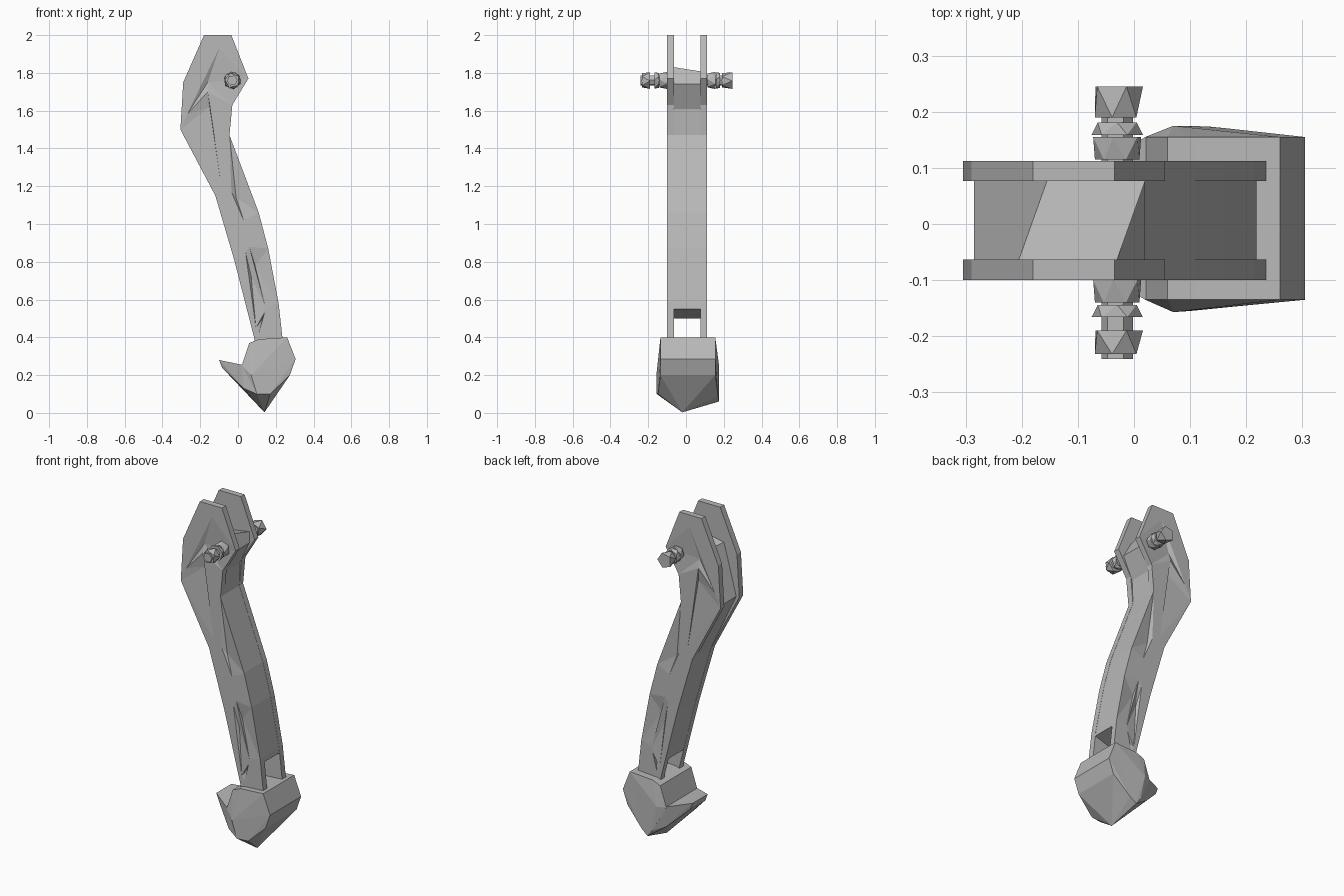
import bpy, bmesh, math
from mathutils import Vector, Matrix
from mathutils.geometry import delaunay_2d_cdt

cube = bpy.data.objects.get("Cube")
if cube:
    bpy.data.objects.remove(cube, do_unlink=True)

grey = bpy.data.materials.new("mid grey")
grey.use_nodes = True
grey.diffuse_color = (0.48, 0.48, 0.48, 1)
grey.node_tree.nodes["Principled BSDF"].inputs["Base Color"].default_value = grey.diffuse_color


def finish(bm, name):
    bm.normal_update()
    bmesh.ops.triangulate(bm, faces=[f for f in bm.faces if len(f.verts) > 4], ngon_method='EAR_CLIP')
    bmesh.ops.recalc_face_normals(bm, faces=bm.faces)
    mesh = bpy.data.meshes.new(name)
    bm.to_mesh(mesh)
    bm.free()
    mesh.materials.append(grey)
    obj = bpy.data.objects.new(name, mesh)
    bpy.context.collection.objects.link(obj)


def bridge(bm, near, far):
    """Join two matching rings with a wall of quads."""
    n = len(near)
    for i in range(n):
        j = (i + 1) % n
        bm.faces.new((near[i], far[i], far[j], near[j]))


def creased_plate(name, profile, creases, inner, outer, depth):
    """Slab with a flat inner side and an outer side folded in at the creases."""
    n = len(profile)
    points = [Vector(p) for p in profile]
    edges, sunk = [], set()
    for tri in creases:
        k = len(points)
        points += [Vector(p) for p in tri]
        edges += [(k, k + 1), (k + 1, k + 2), (k + 2, k)]
        sunk.add(k)
    flat, _, faces, origin, _, _ = delaunay_2d_cdt(points, edges, [list(range(n))], 1, 1e-5)
    bm = bmesh.new()
    cap, rim = [], {}
    for p, ids in zip(flat, origin):
        low = any(i in sunk for i in ids)
        v = bm.verts.new((p.x, outer - math.copysign(depth, outer) * low, p.y))
        cap.append(v)
        rim.update({i: v for i in ids if i < n})
    for f in faces:
        bm.faces.new([cap[i] for i in f])
    back = [bm.verts.new((x, inner, z)) for x, z in profile]
    bm.faces.new(back)
    bridge(bm, [rim[i] for i in range(n)], back)
    finish(bm, name)


def hull(name, points):
    bm = bmesh.new()
    for p in points:
        bm.verts.new(p)
    bmesh.ops.convex_hull(bm, input=bm.verts)
    bmesh.ops.delete(bm, geom=[v for v in bm.verts if not v.link_faces], context='VERTS')
    bmesh.ops.dissolve_limit(bm, angle_limit=0.02, verts=bm.verts, edges=bm.edges)
    finish(bm, name)


# Side plates: long bent outline from the head down into the foot
PLATE = [(-.18, 2), (-.29, 1.75), (-.305, 1.5), (-.12, 1.15), (-.02, .81), (.085, .4),
         (.1, .3), (.247, .3), (.235, .4), (.215, .58), (.16, .87), (.11, 1.06),
         (-.045, 1.47), (-.03, 1.63), (.055, 1.77), (-.035, 2)]

# Folds in the outer faces, three corners each, the first one sunk
CREASES = [[(-.16, 1.75), (-.1, 1.93), (-.27, 1.58)],
           [(-.15, 1.62), (-.16, 1.7), (-.09, 1.21)],
           [(-.01, 1.14), (-.035, 1.17), (.03, 1.02)],
           [(.09, .78), (.06, .88), (.145, .56)],
           [(.13, .5), (.14, .53), (.11, .42)],
           [(.07, .72), (.04, .85), (.095, .45)]]

creased_plate("front_side_plate", PLATE, CREASES, -.063, -.1, .014)
creased_plate("back_side_plate", PLATE, CREASES, .077, .112, .014)

# Core between the plates, ending above the foot; its top is skewed
CORE = [(-.205, 1.8), (-.03, 1.83), (.02, 1.74), (-.04, 1.61), (-.046, 1.47), (.109, 1.06),
        (.159, .87), (.214, .58), (.218, .55), (.06, .5), (-.019, .81), (-.119, 1.15), (-.285, 1.5)]
bm = bmesh.new()
near = [bm.verts.new((x, -.063, z)) for x, z in CORE]
far = [bm.verts.new((x + .05 * (z > 1.79), .077, z - .022 * (z > 1.79))) for x, z in CORE]
bm.faces.new(near)
bm.faces.new(far)
bridge(bm, near, far)
finish(bm, "core")

# Foot: faceted block with slightly bulging cheeks
CHIN = [(.1, -.155, .1), (.17, -.148, .1), (.1, .174, .1), (.13, .174, .06), (.17, .17, .09)]
rim = [(.06, .37), (.11, .39), (.26, .4), (.305, .285), (.275, .2), (.02, .25)]
block = [(x, y, z) for x, z in rim for y in (-.135, .155)]
hull("foot_block", block + CHIN + [(.07, -.157, .2), (.07, .175, .25)])

# Foot: wedge toe reaching to -x and down to the ground
toe = [(-.1, -.06, .28), (-.1, .08, .28), (-.085, -.06, .24), (-.085, .08, .24),
       (.02, -.135, .255), (.02, .155, .255), (.03, -.13, .13), (.03, .14, .13),
       (.14, -.02, .003), (.275, -.135, .2), (.275, .155, .2)]
hull("foot_toe", toe + CHIN)


# Pegs through the head: crude rod, two nuts and an end knob per side
def lump(name, y0, y1, r0, r1, sides, twist):
    bm = bmesh.new()
    bmesh.ops.create_cone(bm, cap_ends=True, segments=sides, radius1=r0, radius2=r1, depth=abs(y1 - y0))
    for v in bm.verts:
        if v.co.z > 0:
            v.co = Matrix.Rotation(twist, 3, 'Z') @ v.co
    turn = Matrix.Rotation(math.radians(-90), 4, 'X') @ Matrix.Rotation(.4, 4, 'Z')
    bmesh.ops.transform(bm, matrix=Matrix.Translation((-.03, (y0 + y1) / 2, 1.76)) @ turn, verts=bm.verts)
    bmesh.ops.triangulate(bm, faces=[f for f in bm.faces if len(f.verts) == 4])
    finish(bm, name)


for side, s, base in (("front", -1, .1), ("back", 1, .115)):
    lump(side + "_peg_rod", s * .06, s * .241, .028, .028, 6, 0)
    lump(side + "_peg_inner_nut", s * base, s * (base + .04), .04, .046, 6, .5)
    lump(side + "_peg_outer_nut", s * (base + .044), s * (base + .066), .046, .04, 6, -.4)
    lump(side + "_peg_knob", s * .19, s * (.232 if s < 0 else .245), .04, .046, 5, .6)
